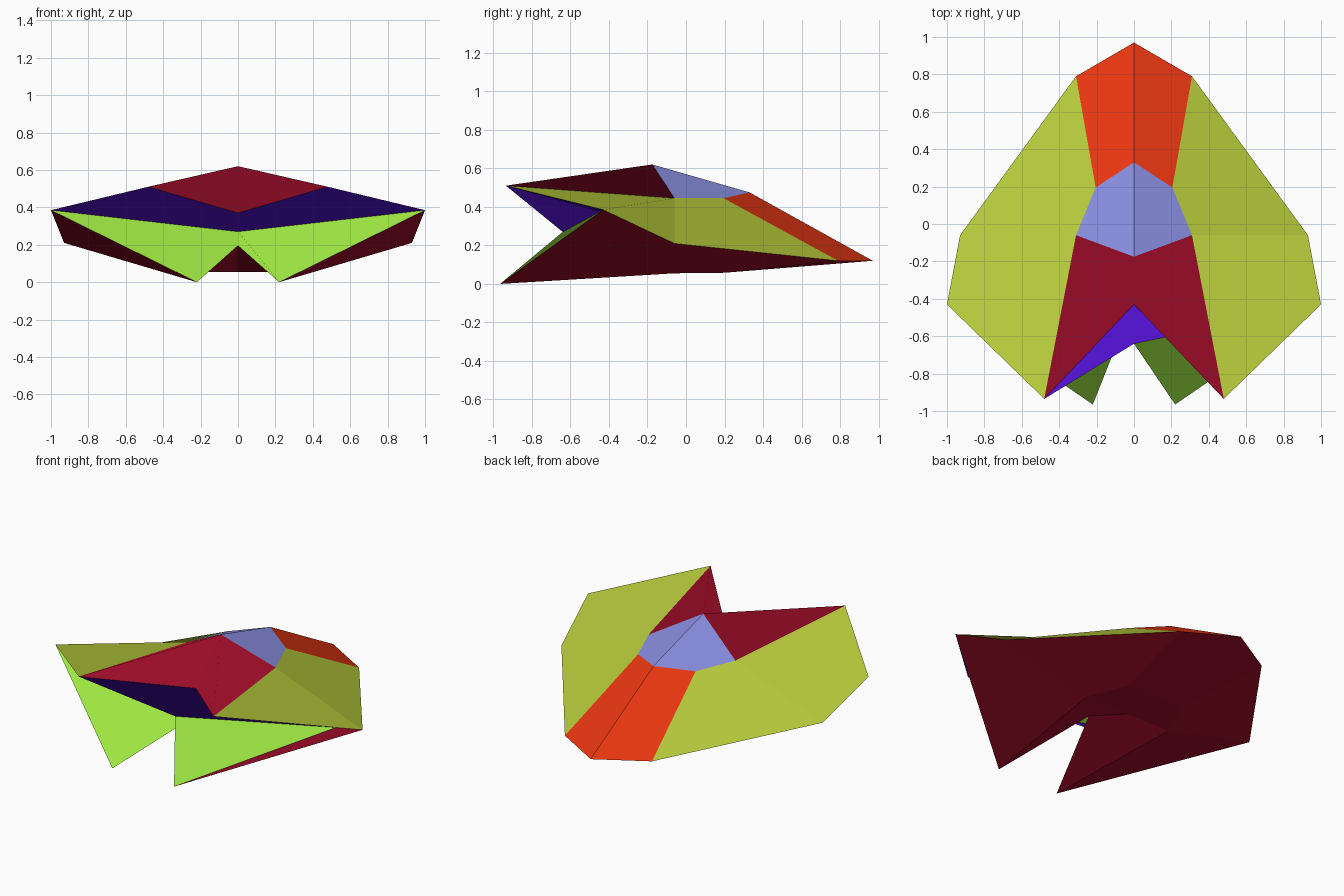
import bpy

if "Cube" in bpy.data.objects:
    bpy.data.objects.remove(bpy.data.objects["Cube"])

# Key points of the right half; the left half is mirrored across x = 0
P = {
    "nose": (0, .97, .12), "shoulder": (.31, .79, .12),
    "can_front": (0, .33, .475), "can_mid": (.205, .195, .445),
    "can_rear": (.31, -.06, .445), "peak": (0, -.175, .62),
    "wing": (.93, -.06, .21), "tip": (1, -.43, .385),
    "fin": (.48, -.935, .51), "notch_top": (0, -.43, .37),
    "stern_mid": (0, -.64, .27), "notch_low": (0, -.41, .195),
    "skid": (.22, -.965, 0),
    "keel_rear": (.31, -.06, .055), "keel_rear_c": (0, -.06, .055),
    "keel_front": (.205, .2, .058), "keel_front_c": (0, .2, .058),
}


def material(name, rgb):
    lin = [((c / 255 + .055) / 1.055) ** 2.4 if c > 10 else c / 255 / 12.92 for c in rgb]
    m = bpy.data.materials.new(name)
    m.diffuse_color = (*lin, 1)
    m.use_nodes = True
    m.node_tree.nodes["Principled BSDF"].inputs["Base Color"].default_value = m.diffuse_color
    return m


crimson = material("crimson", (166, 13, 43))
orange = material("orange red", (232, 54, 17))
lavender = material("lavender", (138, 143, 226))
olive = material("olive", (184, 204, 60))
lime = material("lime", (158, 230, 65))
violet = material("violet blue", (80, 16, 206))


def panel(name, mat, *quads, twist=False):
    """Make quads for the right side plus their mirror images.
    twist: the left quads fold along the opposite diagonal."""
    verts, faces = [], []

    def add(points):
        face = []
        for p in points:
            if p not in verts:
                verts.append(p)
            face.append(verts.index(p))
        faces.append(face)

    for q in quads:
        right = [P[k] for k in q.split()]
        add(right)
        left = [(-x if x else 0, y, z) for x, y, z in reversed(right)]
        add(left if twist else left[-1:] + left[:-1])
    me = bpy.data.meshes.new(name)
    me.from_pydata(verts, [], faces)
    me.materials.append(mat)
    me.update()
    ob = bpy.data.objects.new(name, me)
    bpy.context.collection.objects.link(ob)
    return ob


# Upper hull
panel("canopy", lavender, "peak can_rear can_mid can_front")
panel("nose_deck", orange, "can_front can_mid shoulder nose")
panel("wing_tops", olive, "can_mid can_rear wing shoulder", "can_rear fin tip wing")
panel("rear_deck", crimson, "peak notch_top fin can_rear")

# Stern
panel("upper_stern", violet, "fin notch_top stern_mid tip", twist=True)
panel("lower_stern", lime, "tip stern_mid notch_low skid", twist=True)

# Underside
panel("belly", crimson,
      "notch_low keel_rear_c keel_rear skid",
      "skid keel_rear wing tip",
      "keel_rear keel_front shoulder wing",
      "keel_rear_c keel_front_c keel_front keel_rear",
      "keel_front_c nose shoulder keel_front")
